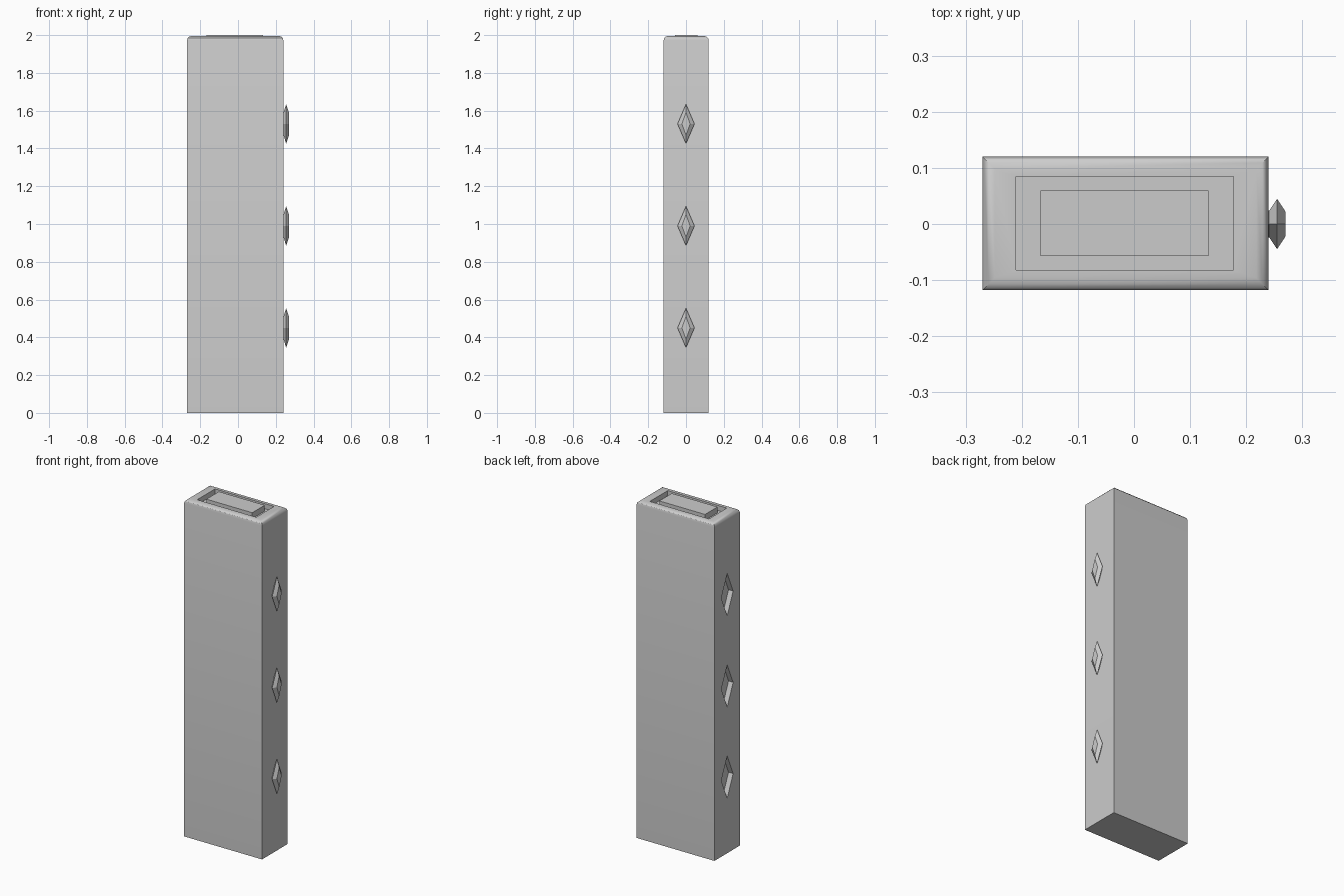
import bpy, bmesh
from mathutils import Vector

if "Cube" in bpy.data.objects:
    bpy.data.objects.remove(bpy.data.objects["Cube"])


def make_object(name, bm):
    bmesh.ops.recalc_face_normals(bm, faces=bm.faces)
    mesh = bpy.data.meshes.new(name)
    bm.to_mesh(mesh)
    bm.free()
    ob = bpy.data.objects.new(name, mesh)
    bpy.context.collection.objects.link(ob)
    return ob


def box_bm(lo, hi):
    bm = bmesh.new()
    bmesh.ops.create_cube(bm, size=1)
    lo, hi = Vector(lo), Vector(hi)
    for v in bm.verts:
        v.co = Vector([(lo[i] + hi[i]) / 2 + v.co[i] * (hi[i] - lo[i]) for i in range(3)])
    return bm


def diamond(name, z, rings):
    """Stack of diamond rings along x; each ring is (x, half width, half height)."""
    bm = bmesh.new()
    loops = [[bm.verts.new(p) for p in ((x, -w, z), (x, 0, z + h), (x, w, z), (x, 0, z - h))]
             for x, w, h in rings]
    for a, b in zip(loops, loops[1:]):
        for i in range(4):
            j = (i + 1) % 4
            bm.faces.new((a[i], a[j], b[j], b[i]))
    bm.faces.new(loops[0])
    bm.faces.new(loops[-1])
    return make_object(name, bm)


def cut(target, cutter):
    cutter.hide_render = True
    cutter.hide_set(True)
    mod = target.modifiers.new("cut", 'BOOLEAN')
    mod.operation = 'DIFFERENCE'
    mod.solver = 'EXACT'
    mod.object = cutter
    bpy.context.view_layer.objects.active = target
    bpy.ops.object.modifier_apply(modifier=mod.name)
    bpy.data.objects.remove(cutter)


# Main slab with softened top rim
bm = box_bm((-0.27, -0.118, 0), (0.24, 0.12, 1.995))
rim = [e for e in bm.edges if all(v.co.z > 1.9 for v in e.verts)]
bmesh.ops.bevel(bm, geom=rim, offset=0.022, segments=3, profile=0.5, affect='EDGES')
slab = make_object("slab", bm)

# Rectangular groove in the top, with the raised island inside it
cut(slab, make_object("groove_cutter", box_bm((-0.21, -0.082, 1.965), (0.177, 0.085, 2.1))))
make_object("top_island", box_bm((-0.167, -0.057, 1.96), (0.133, 0.06, 2.0)))

# Diamond pegs on the right edge and matching sockets on the left edge
for i, z in enumerate((0.45, 0.99, 1.53)):
    diamond(f"peg_{i}", z, [(0.235, 0.024, 0.06), (0.241, 0.024, 0.06),
                            (0.255, 0.045, 0.105), (0.27, 0.022, 0.06)])
    cut(slab, diamond(f"socket_cutter_{i}", z, [(-0.3, 0.055, 0.125), (-0.24, 0.055, 0.125)]))

# Smooth the rim while keeping hard edges
bpy.ops.object.select_all(action='DESELECT')
slab.select_set(True)
bpy.context.view_layer.objects.active = slab
bpy.ops.object.shade_smooth_by_angle()
